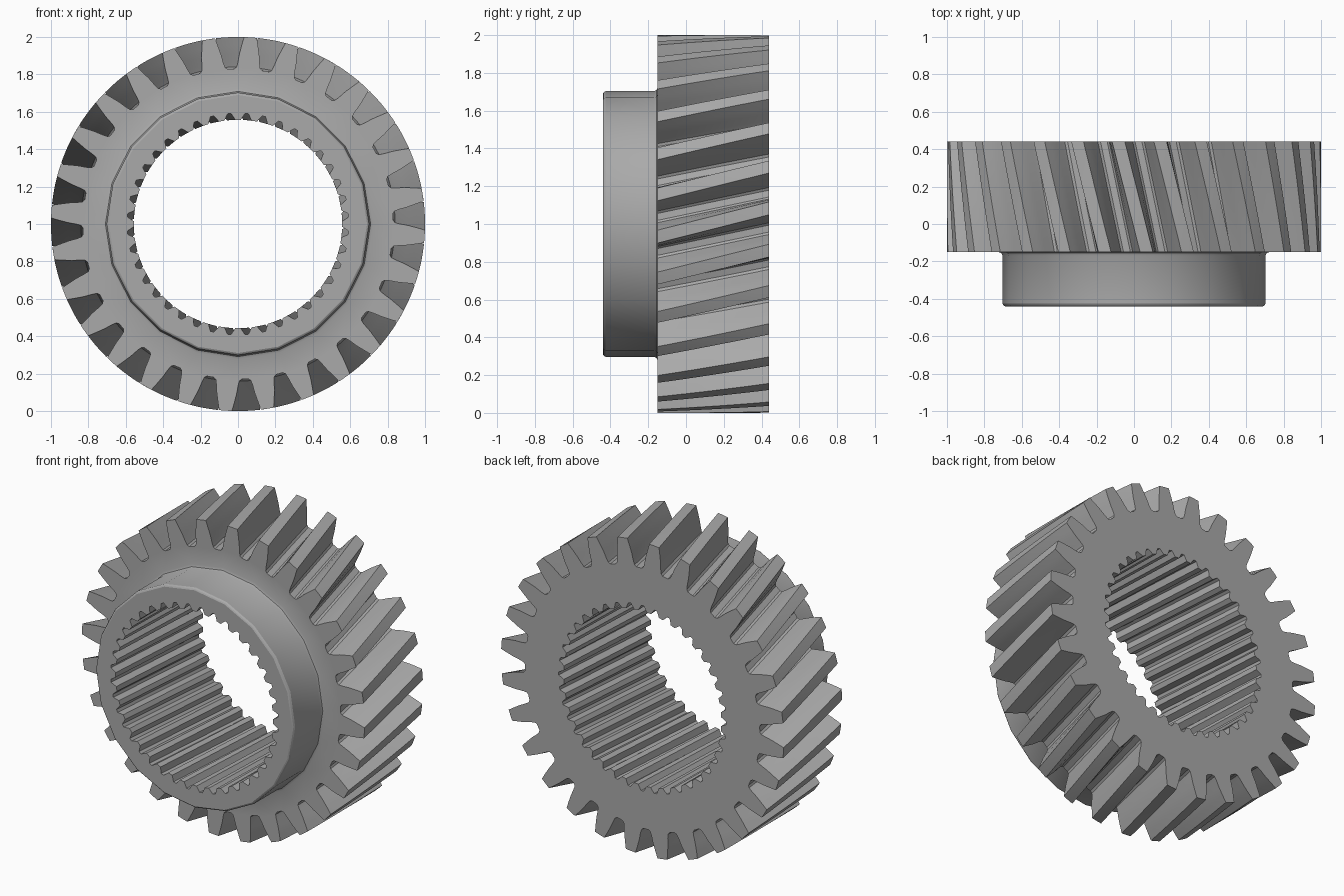
import bpy, bmesh, math

if "Cube" in bpy.data.objects:
    bpy.data.objects.remove(bpy.data.objects["Cube"])

TEETH, SPLINES, HUB_SIDES = 28, 40, 20
FRONT, FACE, BACK = -0.44, -0.15, 0.44      # hub front, gear front, gear back
TWIST = 0.15                                # helix of the teeth over the gear width
BORE_TWIST = 0.08                           # slight helix of the bore splines

steel = bpy.data.materials.new("grey steel")
steel.diffuse_color = (0.40, 0.40, 0.40, 1)
steel.use_nodes = True
steel.node_tree.nodes["Principled BSDF"].inputs["Base Color"].default_value = steel.diffuse_color

bm = bmesh.new()


def ring(points, y, turn=0.0):
    """Closed loop of (radius, angle) points around the y axis."""
    vs = [bm.verts.new((r * math.cos(a + turn), y, 1 + r * math.sin(a + turn)))
          for r, a in points]
    for i, v in enumerate(vs):
        bm.edges.new((v, vs[(i + 1) % len(vs)]))
    return vs


def bridge(a, b):
    n = len(a)
    for i in range(n):
        j = (i + 1) % n
        bm.faces.new((a[i], a[j], b[j], b[i]))


def skin(rings):
    for a, b in zip(rings, rings[1:]):
        bridge(a, b)
    return rings[0], rings[-1]


def cap(outer, inner):
    """Flat face between two loops lying in one plane."""
    edges = [bm.edges.get((l[i], l[(i + 1) % len(l)]))
             for l in (outer, inner) for i in range(len(l))]
    bmesh.ops.triangle_fill(bm, edges=edges, use_beauty=True, use_dissolve=False)


def repeat(profile, count, start=0.0):
    step = 2 * math.pi / count
    return [(r, start + k * step + a) for k in range(count) for r, a in profile]


# Tooth outline: one gap with rounded root, then the tooth tip
flank = [(1.0, 0.078), (0.955, 0.066), (0.91, 0.054), (0.865, 0.045), (0.84, 0.037), (0.83, 0.022)]
gap = [(r, -a) for r, a in flank] + [(r, a) for r, a in reversed(flank)]
gap.append((1.0, math.pi / TEETH))
outline = repeat(gap, TEETH, math.radians(2.6))

# Helical teeth
STEPS = 8
tooth_front, tooth_back = skin([
    ring(outline, FACE + (BACK - FACE) * i / STEPS, TWIST * i / STEPS)
    for i in range(STEPS + 1)])

# Hub with chamfered front edge and a fillet where it meets the gear
circle = [(1.0, 2 * math.pi * i / HUB_SIDES) for i in range(HUB_SIDES)]
hub_profile = [(0.69, FRONT), (0.697, FRONT + 0.004), (0.703, FRONT + 0.014), (0.703, FACE - 0.02),
               (0.709, FACE - 0.006), (0.723, FACE)]
hub_front, hub_base = skin([ring([(r * s, a) for s, a in circle], y) for r, y in hub_profile])

# Splined bore
p = 2 * math.pi / SPLINES
spline = [(0.557, -0.17 * p), (0.557, 0.17 * p), (0.575, 0.29 * p), (0.592, 0.40 * p),
          (0.592, 0.60 * p), (0.575, 0.71 * p)]
bore = repeat(spline, SPLINES)
bore_front, bore_back = skin([
    ring(bore, FRONT + (BACK - FRONT) * i / STEPS, BORE_TWIST * i / STEPS)
    for i in range(STEPS + 1)])

# Flat end faces
cap(hub_front, bore_front)
cap(tooth_front, hub_base)
cap(tooth_back, bore_back)
bmesh.ops.recalc_face_normals(bm, faces=bm.faces[:])

mesh = bpy.data.meshes.new("helical_gear")
bm.to_mesh(mesh)
bm.free()
mesh.materials.append(steel)
gear = bpy.data.objects.new("helical_gear", mesh)
bpy.context.collection.objects.link(gear)
bpy.context.view_layer.objects.active = gear
gear.select_set(True)
bpy.ops.object.shade_smooth_by_angle(angle=math.radians(28))
